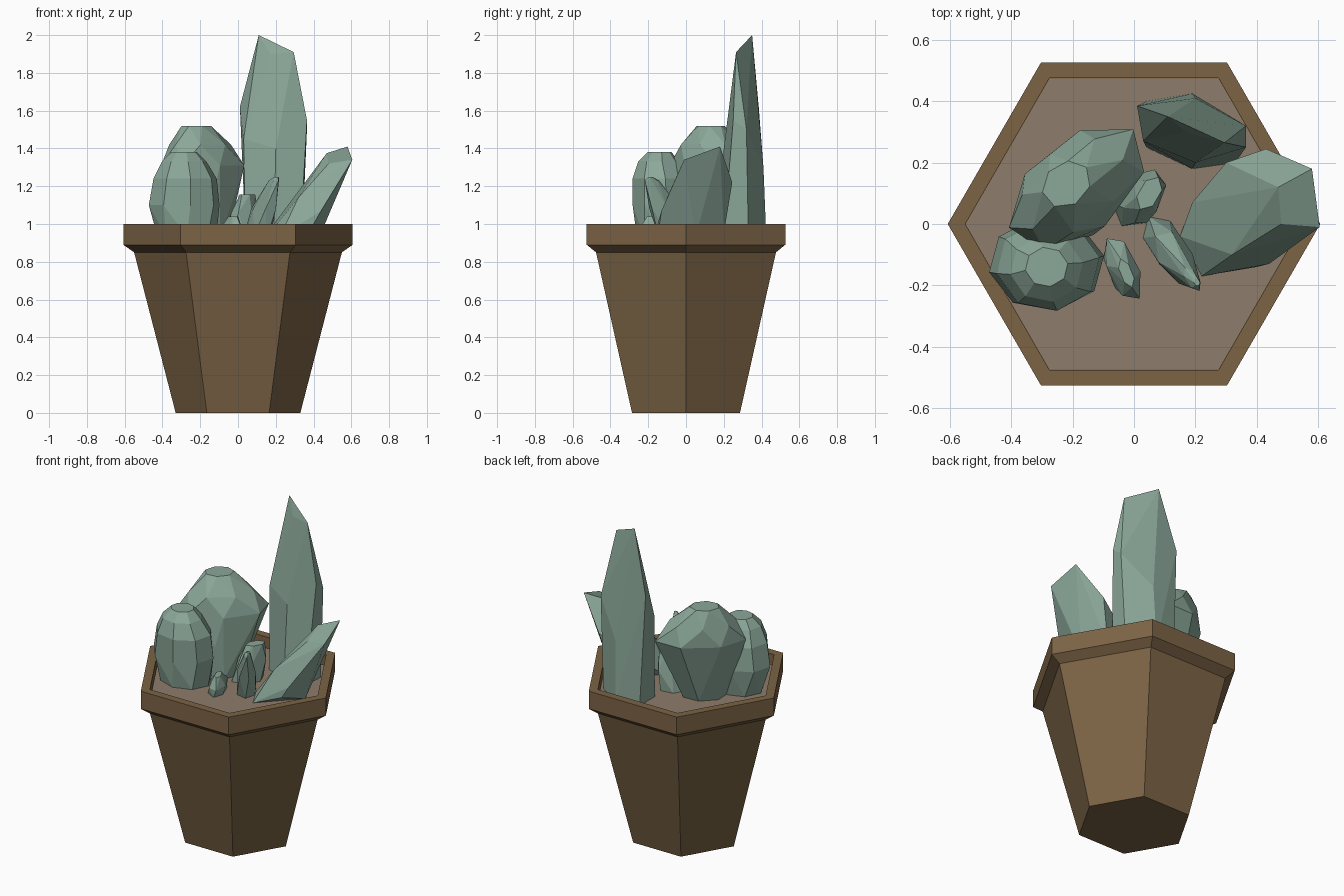
import bpy, bmesh, math

if "Cube" in bpy.data.objects:
    bpy.data.objects.remove(bpy.data.objects["Cube"])


def material(name, rgb):
    m = bpy.data.materials.new(name)
    m.diffuse_color = (*rgb, 1)
    m.use_nodes = True
    m.node_tree.nodes["Principled BSDF"].inputs["Base Color"].default_value = m.diffuse_color
    return m


clay = material("clay", (0.20, 0.125, 0.06))
earth = material("earth", (0.27, 0.20, 0.145))
green = material("stone_green", (0.26, 0.39, 0.32))


def add_object(name, bm, mat):
    bmesh.ops.recalc_face_normals(bm, faces=bm.faces)
    me = bpy.data.meshes.new(name)
    bm.to_mesh(me)
    bm.free()
    me.materials.append(mat)
    ob = bpy.data.objects.new(name, me)
    bpy.context.collection.objects.link(ob)
    return ob


def ellipse(bm, cx, cy, z, rx, ry, n=6, phase=0, turn=0):
    """Ring of n points on an ellipse, turned about z (degrees)."""
    c, s = math.cos(math.radians(turn)), math.sin(math.radians(turn))
    ring = []
    for i in range(n):
        a = math.radians(phase) + math.tau * i / n
        u, v = rx * math.cos(a), ry * math.sin(a)
        ring.append(bm.verts.new((cx + u * c - v * s, cy + u * s + v * c, z)))
    return ring


def hull(bm):
    res = bmesh.ops.convex_hull(bm, input=bm.verts)
    loose = {g for g in res["geom_interior"] + res["geom_unused"]
             if isinstance(g, bmesh.types.BMVert)}
    bmesh.ops.delete(bm, geom=list(loose), context="VERTS")
    bmesh.ops.dissolve_limit(bm, angle_limit=math.radians(7),
                             verts=bm.verts, edges=bm.edges)


def stone(name, sections, n=6, turn=0):
    """Faceted stone: hull of sections (cx, cy, z, rx, ry, phase)."""
    bm = bmesh.new()
    for cx, cy, z, rx, ry, phase in sections:
        ellipse(bm, cx, cy, z, rx, ry, n, phase, turn)
    hull(bm)
    add_object(name, bm, green)


# Hexagonal pot, outside up over the rim and down the inner wall
bm = bmesh.new()
profile = [(0.33, 0), (0.55, 0.85), (0.607, 0.89), (0.607, 1.0),
           (0.55, 1.0), (0.55, 0.93)]
rings = [ellipse(bm, 0, 0, z, r, r) for r, z in profile]
for lo, hi in zip(rings, rings[1:]):
    for i in range(6):
        j = (i + 1) % 6
        bm.faces.new((lo[i], lo[j], hi[j], hi[i]))
bm.faces.new(rings[0][::-1])
bm.faces.new(rings[-1])
add_object("pot", bm, clay)

# Soil filling
bm = bmesh.new()
bm.faces.new(ellipse(bm, 0, 0, 0.932, 0.548, 0.548))
soil = add_object("soil", bm, earth)
if soil.data.polygons[0].normal.z < 0:
    soil.data.flip_normals()

# Tall blade with a chisel tip
bm = bmesh.new()
for p in [(0.04, 0.25, .93), (0.19, 0.18, .93), (0.33, 0.20, .93),
          (0.34, 0.33, .93), (0.19, 0.425, .93), (0.04, 0.40, .93),
          (0.01, 0.385, 1.62), (0.03, 0.27, 1.45), (0.20, 0.20, 1.4),
          (0.365, 0.25, 1.55), (0.365, 0.32, 1.5), (0.20, 0.41, 1.3),
          (0.11, 0.35, 2.0), (0.17, 0.30, 1.9), (0.295, 0.265, 1.91)]:
    bm.verts.new(p)
hull(bm)
add_object("tall_blade", bm, green)

# Leaning slab on the right
bm = bmesh.new()
for p in [(0.15, -0.04, .93), (0.22, -0.17, .93), (0.40, -0.14, 1.0),
          (0.43, 0.05, .93), (0.36, 0.20, .95), (0.19, 0.07, 1.0),
          (0.30, 0.20, 1.14), (0.43, 0.245, 1.22), (0.32, -0.10, 1.14),
          (0.44, -0.13, 1.07), (0.605, -0.01, 1.34), (0.48, 0.0, 1.32),
          (0.47, 0.12, 1.375), (0.58, 0.18, 1.41)]:
    bm.verts.new(p)
hull(bm)
add_object("leaning_slab", bm, green)

# Big overhanging boulder
stone("big_boulder", [
    (-0.17, 0.06, 0.93, 0.13, 0.10, 20),
    (-0.18, 0.09, 1.14, 0.20, 0.13, 0),
    (-0.185, 0.12, 1.31, 0.265, 0.155, 10),
    (-0.20, 0.12, 1.42, 0.19, 0.13, 35),
    (-0.22, 0.13, 1.52, 0.085, 0.07, 0)], n=7, turn=40)

# Round stone in front
stone("round_stone", [
    (-0.27, -0.13, 0.93, 0.155, 0.13, 0),
    (-0.285, -0.13, 1.10, 0.19, 0.155, 10),
    (-0.28, -0.135, 1.24, 0.17, 0.15, 10),
    (-0.285, -0.145, 1.33, 0.12, 0.11, 10),
    (-0.285, -0.14, 1.38, 0.07, 0.065, 10)], n=8)

# Small spike, pebble and stump in the middle
stone("small_spike", [
    (0.10, -0.06, 0.93, 0.10, 0.06, 0),
    (0.135, -0.11, 1.08, 0.10, 0.055, 20),
    (0.19, -0.18, 1.23, 0.045, 0.02, 0),
    (0.205, -0.19, 1.25, 0.012, 0.01, 0)], turn=-58)
stone("pebble", [
    (-0.04, -0.145, 0.93, 0.10, 0.05, 0),
    (-0.035, -0.145, 0.98, 0.115, 0.05, 15),
    (-0.025, -0.16, 1.04, 0.05, 0.02, 0)], turn=-68)
stone("small_stump", [
    (0.01, 0.08, 0.93, 0.10, 0.075, 0),
    (0.035, 0.09, 1.06, 0.095, 0.06, 15),
    (0.05, 0.10, 1.155, 0.06, 0.035, 0)], turn=60)
